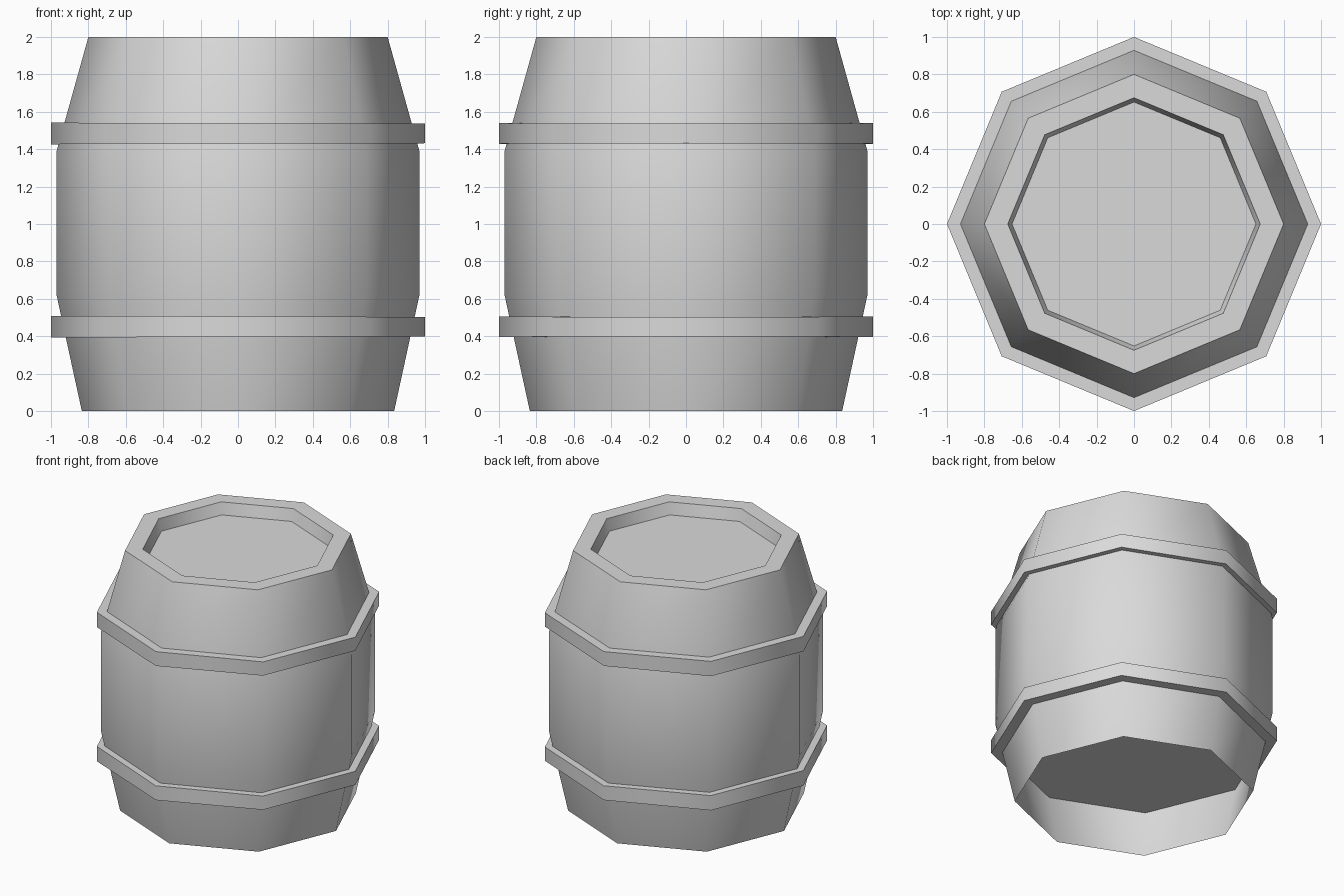
import bpy, bmesh, math

if "Cube" in bpy.data.objects:
    bpy.data.objects.remove(bpy.data.objects["Cube"], do_unlink=True)

SIDES = 8

grey = bpy.data.materials.new("light_grey")
grey.use_nodes = True
grey.diffuse_color = (0.7, 0.7, 0.7, 1)
grey.node_tree.nodes["Principled BSDF"].inputs["Base Color"].default_value = (0.7, 0.7, 0.7, 1)


def lathe(name, profile, cap_bottom, skew=0.0):
    """Turn a (radius, z) profile around z and close its last ring.
    Skew thickens the part toward -x."""
    bm = bmesh.new()
    mid = sum(z for r, z in profile) / len(profile)
    rings = []
    for r, z in profile:
        ring = []
        for i in range(SIDES):
            a = math.tau * i / SIDES
            x, y = r * math.cos(a), r * math.sin(a)
            ring.append(bm.verts.new((x, y, mid + (z - mid) * (1 - skew * x))))
        rings.append(ring)
    # Counter-clockwise winding keeps every face pointing outward
    for low, high in zip(rings, rings[1:]):
        for i in range(SIDES):
            j = (i + 1) % SIDES
            bm.faces.new((low[i], low[j], high[j], high[i]))
    bm.faces.new(rings[-1])
    if cap_bottom:
        bm.faces.new(rings[0][::-1])
    mesh = bpy.data.meshes.new(name)
    bm.to_mesh(mesh)
    bm.free()
    mesh.materials.append(grey)
    mesh.shade_smooth()
    mesh.set_sharp_from_angle(angle=math.radians(60))
    obj = bpy.data.objects.new(name, mesh)
    bpy.context.collection.objects.link(obj)


# Thin-walled body, open underneath, with a rim and a sunken lid
lathe("barrel_body", [
    (0.835, 0.0), (0.97, 0.62), (0.97, 1.39),
    (0.80, 2.0), (0.675, 2.0), (0.652, 1.91),
], cap_bottom=False)

# Two solid hoops passing through the body
for name, z in (("lower_hoop", 0.451), ("upper_hoop", 1.484)):
    lathe(name, [(1.0, z - 0.055), (1.0, z + 0.055)], cap_bottom=True, skew=0.05)
